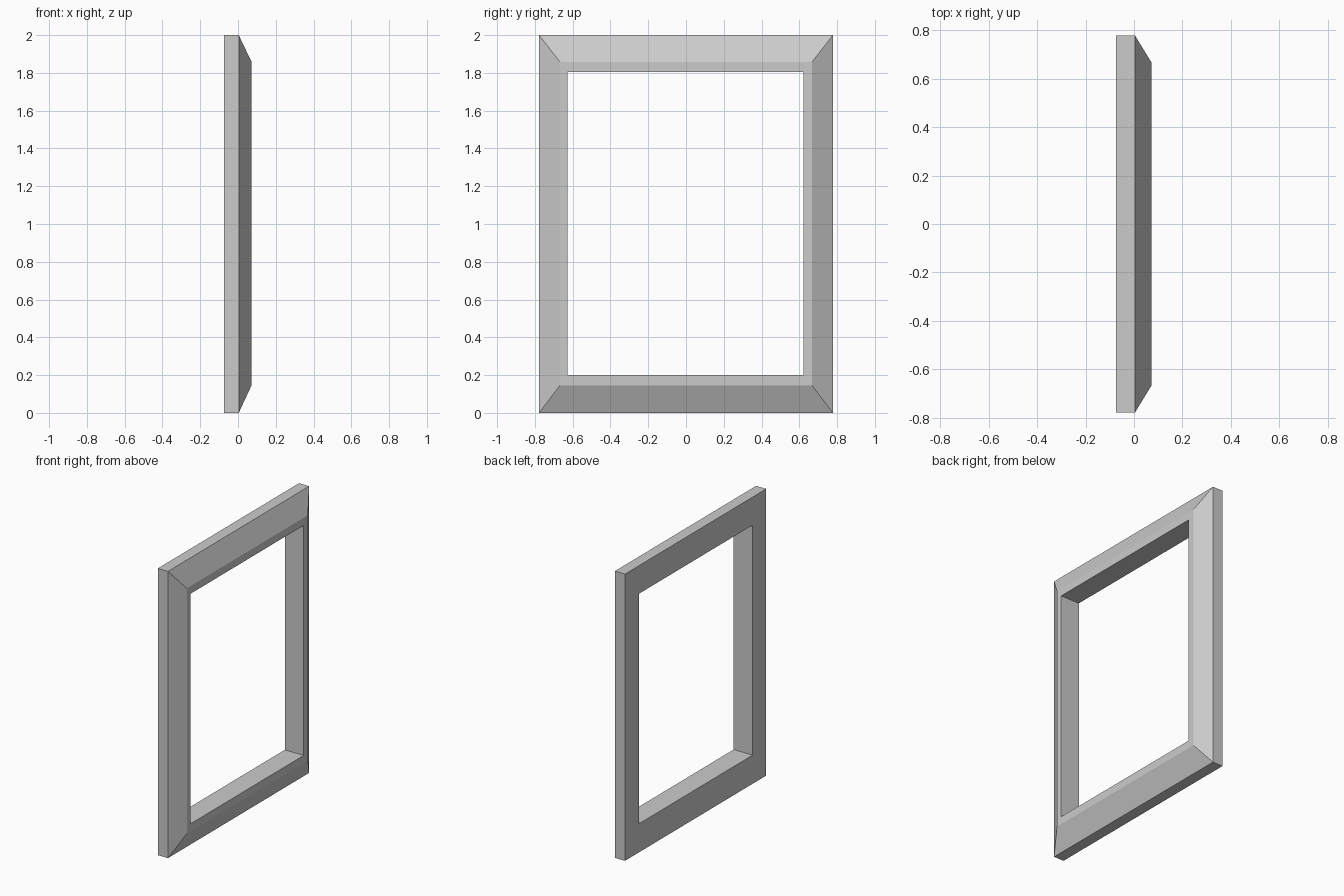
import bpy, bmesh

if "Cube" in bpy.data.objects:
    bpy.data.objects.remove(bpy.data.objects["Cube"])

# Rectangular loops swept around the frame section: (x, y_min, y_max, z_min, z_max)
LOOPS = [
    (-0.074, -0.778, 0.778, 0.0, 2.0),      # back outer edge
    (0.004, -0.778, 0.778, 0.0, 2.0),       # start of bevel
    (0.072, -0.667, 0.667, 0.146, 1.858),   # end of bevel
    (0.072, -0.628, 0.621, 0.2, 1.804),     # opening, front
    (-0.074, -0.628, 0.621, 0.2, 1.804),    # opening, back
]


def rect_loop(bm, x, y0, y1, z0, z1):
    return [bm.verts.new((x, y, z)) for y, z in
            ((y0, z0), (y1, z0), (y1, z1), (y0, z1))]


# Bevelled picture or window frame, open in the middle
bm = bmesh.new()
rings = [rect_loop(bm, *spec) for spec in LOOPS]
for a, b in zip(rings, rings[1:] + rings[:1]):
    for i in range(4):
        j = (i + 1) % 4
        bm.faces.new((a[i], a[j], b[j], b[i]))
bmesh.ops.recalc_face_normals(bm, faces=bm.faces)

mesh = bpy.data.meshes.new("bevelled_frame")
bm.to_mesh(mesh)
bm.free()
frame = bpy.data.objects.new("bevelled_frame", mesh)
bpy.context.collection.objects.link(frame)
